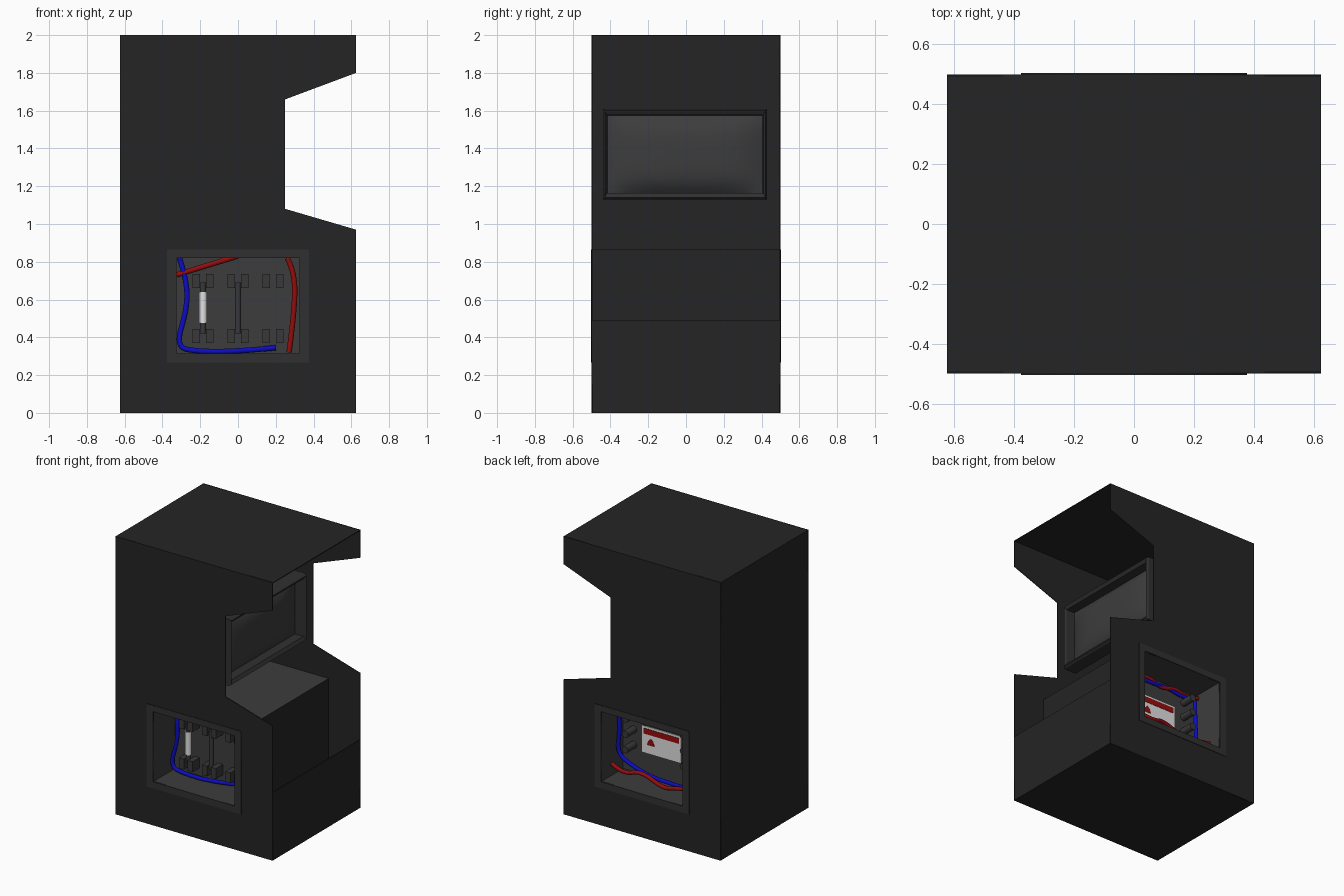
import bpy, bmesh, math
from mathutils import Vector

if "Cube" in bpy.data.objects:
    bpy.data.objects.remove(bpy.data.objects["Cube"])


def mat(name, r, g, b):
    m = bpy.data.materials.new(name)
    m.diffuse_color = (r, g, b, 1)
    m.use_nodes = True
    m.node_tree.nodes["Principled BSDF"].inputs["Base Color"].default_value = m.diffuse_color
    return m


BLACK = mat("cabinet black", .018, .018, .018)
TRIM = mat("trim dark grey", .030, .030, .030)
GREY = mat("inner grey", .046, .046, .046)
CLIP = mat("clip grey", .040, .040, .040)
WHITE = mat("white", .75, .75, .75)
RED = mat("red", .30, .004, .004)
BLUE = mat("blue", .004, .004, .55)


def add_mesh(name, bm, *mats):
    me = bpy.data.meshes.new(name)
    bm.to_mesh(me)
    bm.free()
    ob = bpy.data.objects.new(name, me)
    bpy.context.collection.objects.link(ob)
    for m in mats:
        me.materials.append(m)
    return ob


def box(name, x, y, z, m, drop=()):
    """Box from ranges; faces whose normal matches a drop direction are left open."""
    bm = bmesh.new()
    bmesh.ops.create_cube(bm, size=1)
    for v in bm.verts:
        v.co = [r[0] + (c + .5) * (r[1] - r[0]) for r, c in zip((x, y, z), v.co)]
    bm.normal_update()
    gone = [f for f in bm.faces if any(f.normal.dot(Vector(d)) > .9 for d in drop)]
    bmesh.ops.delete(bm, geom=gone, context='FACES')
    return add_mesh(name, bm, m)


def rod(name, a, b, r, m):
    a, b = Vector(a), Vector(b)
    bm = bmesh.new()
    bmesh.ops.create_cone(bm, cap_ends=True, segments=16, radius1=r, radius2=r, depth=(b - a).length)
    q = (b - a).to_track_quat('Z', 'Y')
    for v in bm.verts:
        v.co = q @ v.co + (a + b) / 2
    for f in bm.faces:
        f.smooth = len(f.verts) == 4
    return add_mesh(name, bm, m)


def curve_to_mesh(name, cu, m):
    tmp = bpy.data.objects.new(name + "_tmp", cu)
    bpy.context.collection.objects.link(tmp)
    dg = bpy.context.evaluated_depsgraph_get()
    me = bpy.data.meshes.new_from_object(tmp.evaluated_get(dg))
    bpy.data.objects.remove(tmp)
    me.materials.clear()
    me.materials.append(m)
    ob = bpy.data.objects.new(name, me)
    bpy.context.collection.objects.link(ob)
    return ob


def plate(name, loops, y, half, m):
    """Flat upright plate in the xz plane; the later loops are holes."""
    cu = bpy.data.curves.new(name, 'CURVE')
    cu.dimensions, cu.fill_mode, cu.extrude = '2D', 'BOTH', half
    for loop in loops:
        s = cu.splines.new('POLY')
        s.points.add(len(loop) - 1)
        for p, (px, pz) in zip(s.points, loop):
            p.co = (px, pz, 0, 1)
        s.use_cyclic_u = True
    ob = curve_to_mesh(name, cu, m)
    ob.rotation_euler.x = math.pi / 2
    ob.location.y = y
    return ob


def wire(name, pts, m, r=.014):
    cu = bpy.data.curves.new(name, 'CURVE')
    cu.dimensions, cu.bevel_depth, cu.bevel_resolution = '3D', r, 2
    cu.use_fill_caps = True
    s = cu.splines.new('NURBS')
    s.points.add(len(pts) - 1)
    for p, co in zip(s.points, pts):
        p.co = (*co, 1)
    s.use_endpoint_u, s.order_u, s.resolution_u = True, 3, 8
    ob = curve_to_mesh(name, cu, m)
    for f in ob.data.polygons:
        f.use_smooth = True
    return ob


def rect(x0, x1, z0, z1):
    return [(x0, z0), (x1, z0), (x1, z1), (x0, z1)]


# Cabinet shell: two side panels with service openings, open at the front
OUTLINE = [(-.625, 0), (.625, 0), (.625, .97), (.25, 1.08), (.25, 1.66),
           (.625, 1.8), (.625, 2), (-.625, 2)]
OPEN = rect(-.325, .325, .315, .82)
T = .003
for side, s in (("near", -1), ("far", 1)):
    plate(side + "_side_panel", [OUTLINE, OPEN], s * (.5 - T), T, BLACK)
    plate(side + "_opening_frame", [rect(-.377, .377, .268, .865), OPEN], s * .501, .003, TRIM)
box("top_panel", (-.625, .625), (-.5, .5), (1.994, 2), BLACK)
box("base_panel", (-.625, .625), (-.5, .5), (0, .006), BLACK)
box("back_panel", (-.625, -.619), (-.5, .5), (0, 2), BLACK)
box("lower_front_panel", (.619, .625), (-.5, .5), (0, .49), BLACK)

# Electrical box running across the cabinet, with a lined recess on each side
shell = box("electrical_box", (-.375, .375), (-.496, .496), (.27, .865), BLACK,
            drop=((0, 1, 0), (0, -1, 0)))
shell.data.materials.append(GREY)
for f in shell.data.polygons:
    f.material_index = 1 if f.normal.z > .5 else 0
for side, s in (("near", -1), ("far", 1)):
    box(side + "_recess", (-.325, .325), sorted((s * .25, s * .5)), (.315, .82), GREY,
        drop=((0, s, 0),))

# Screen: bezel rings stepping inward, then a domed glass
def ring(x, y, z):
    return [(x, -y - .005, 1.37 - z), (x, y - .005, 1.37 - z),
            (x, y - .005, 1.37 + z), (x, -y - .005, 1.37 + z)]


bm = bmesh.new()
rings = [[bm.verts.new(c) for c in ring(*a)] for a in
         ((.14, .435, .24), (.235, .435, .24), (.25, .425, .23), (.235, .415, .207), (.17, .41, .205))]
for a, b in zip(rings, rings[1:]):
    for i in range(4):
        j = (i + 1) % 4
        bm.faces.new((a[i], a[j], b[j], b[i]))
bm.faces.new(rings[0][::-1])
bmesh.ops.recalc_face_normals(bm, faces=bm.faces)
add_mesh("screen_bezel", bm, TRIM)

bm = bmesh.new()
bmesh.ops.create_grid(bm, x_segments=24, y_segments=14, size=1)
for v in bm.verts:
    u, w = v.co.x, v.co.y
    v.co = (.17 + .05 * (1 - u ** 4) * (1 - w ** 4), u * .41 - .005, 1.37 + w * .205)
for f in bm.faces:
    f.smooth = True
add_mesh("screen_glass", bm, GREY)

# Near recess: three fuse holders, two with rods and one with a white fuse
for i, x in enumerate((-.185, 0, .185)):
    for j, z in enumerate((.4075, .6975)):
        for k in (-1, 1):
            cx = x + k * .035
            box(f"fuse_clip_{i}{j}{k + 1}", (cx - .02, cx + .02), (-.33, -.25),
                (z - .0375, z + .0375), CLIP)
    if i < 2:
        rod(f"fuse_rod_{i}", (x, -.30, .42), (x, -.30, .69), .016, CLIP)
rod("white_fuse", (-.185, -.30, .475), (-.185, -.30, .64), .022, WHITE)
wire("near_blue_wire", [(-.31, -.3, .82), (-.27, -.3, .7), (-.27, -.3, .55), (-.33, -.3, .35),
                        (-.22, -.3, .325), (0, -.3, .325), (.2, -.27, .345)], BLUE)
wire("near_red_wire", [(.26, -.3, .82), (.305, -.3, .74), (.295, -.3, .5), (.27, -.3, .32)], RED)
wire("near_upper_red_wire", [(-.325, -.3, .73), (-.2, -.3, .77), (0, -.3, .83)], RED)

# Far recess: pegs, warning plate and wiring
for i, x in enumerate((-.22, .24)):
    for j, z in enumerate((.51, .62, .73)):
        rod(f"peg_{i}{j}", (x, .25, z), (x, .35, z), .025, CLIP)
plate("warning_plate", [rect(-.14, .17, .48, .67)], .254, .003, WHITE)
plate("warning_stripe", [rect(-.125, .155, .615, .655)], .2575, .002, RED)
plate("warning_mark", [[(.07, .54), (.13, .54), (.12, .57), (.10, .59), (.08, .57)]],
      .2575, .002, RED)
wire("far_floor_red_wire", [(.31, .4, .41), (.2, .42, .37), (.08, .4, .42), (-.1, .4, .34),
                            (-.2, .4, .37), (-.32, .4, .39)], RED)
wire("far_top_red_wire", [(.3, .28, .79), (.1, .28, .80), (0, .28, .75), (-.12, .29, .79),
                          (-.2, .28, .76), (-.32, .28, .79)], RED)
wire("far_top_blue_wire", [(.3, .28, .77), (.1, .29, .75), (-.05, .28, .78), (-.2, .28, .75),
                           (-.28, .3, .78), (-.28, .3, .65), (-.29, .3, .46)], BLUE)
wire("far_corner_blue_wire", [(.31, .33, .81), (.29, .33, .65), (.32, .33, .46), (.2, .33, .40),
                              (0, .35, .36), (-.3, .38, .38)], BLUE)
